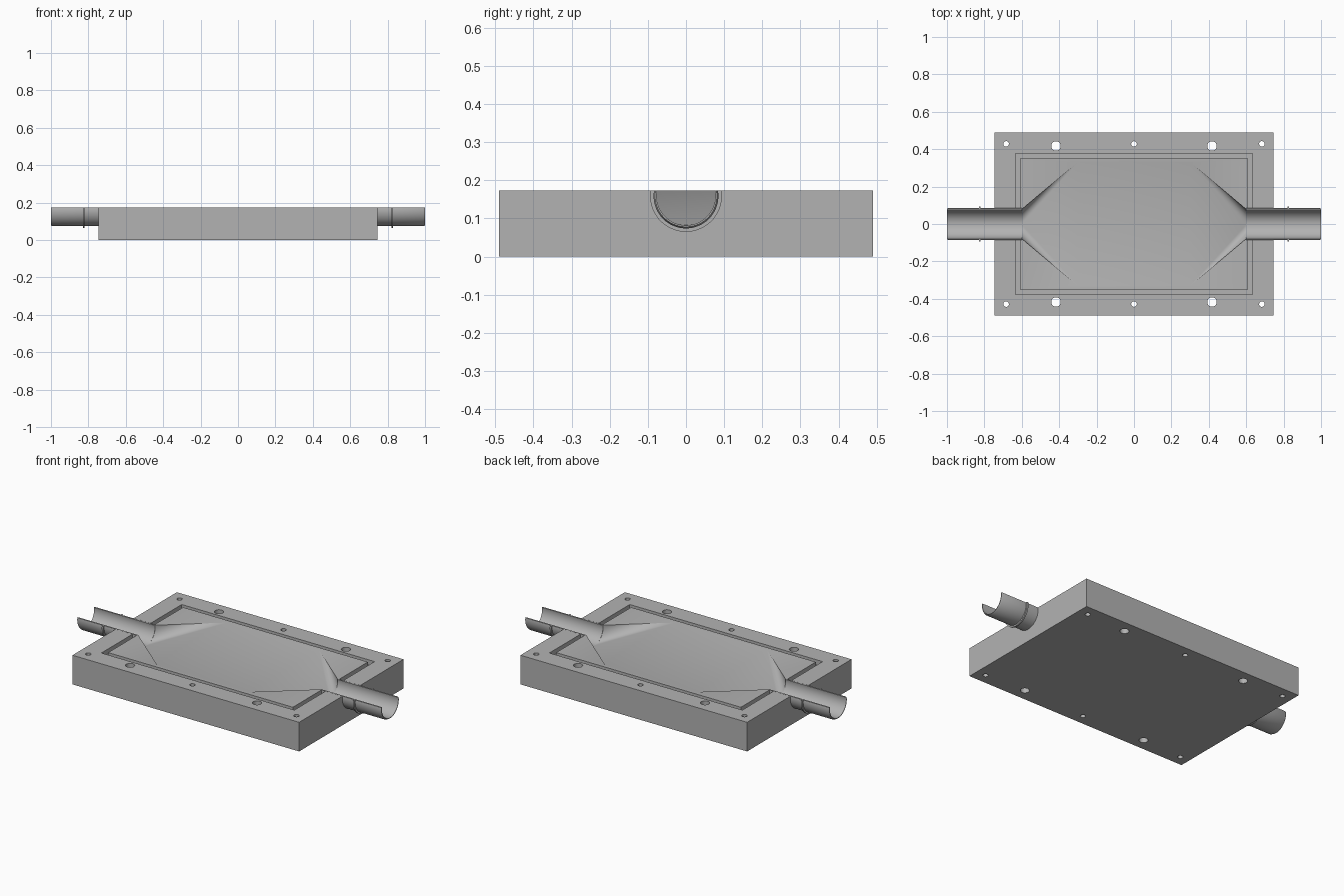
import bpy, bmesh, math

if "Cube" in bpy.data.objects:
    bpy.data.objects.remove(bpy.data.objects["Cube"], do_unlink=True)

TOP = 0.173          # height of the parting face
AXIS = 0.159         # height of the tube axis
R_IN, R_OUT, R_COLLAR = 0.077, 0.085, 0.094
SEG = 40

grey = bpy.data.materials.new("machined grey")
grey.use_nodes = True
colour = (0.45, 0.45, 0.45, 1)
grey.diffuse_color = colour
grey.node_tree.nodes["Principled BSDF"].inputs["Base Color"].default_value = colour


def make(name, bm):
    bmesh.ops.recalc_face_normals(bm, faces=bm.faces)
    mesh = bpy.data.meshes.new(name)
    bm.to_mesh(mesh)
    bm.free()
    mesh.materials.append(grey)
    ob = bpy.data.objects.new(name, mesh)
    bpy.context.collection.objects.link(ob)
    return ob


def activate(ob):
    bpy.ops.object.select_all(action='DESELECT')
    ob.select_set(True)
    bpy.context.view_layer.objects.active = ob


def cut(target, cutter):
    mod = target.modifiers.new("cut", 'BOOLEAN')
    mod.operation, mod.solver, mod.object = 'DIFFERENCE', 'EXACT', cutter
    activate(target)
    bpy.ops.object.modifier_apply(modifier=mod.name)
    bpy.data.objects.remove(cutter, do_unlink=True)


def box(name, hx, hy, z0, z1):
    bm = bmesh.new()
    bmesh.ops.create_cube(bm, size=1)
    for v in bm.verts:
        v.co = (v.co.x * 2 * hx, v.co.y * 2 * hy, z1 if v.co.z > 0 else z0)
    return make(name, bm)


def arc(x, r):
    """Lower part of a circle around the tube axis, ending at the parting face."""
    rise = math.asin((TOP - AXIS) / r)
    angles = [math.pi - rise + (math.pi + 2 * rise) * i / SEG for i in range(SEG + 1)]
    return [(x, r * math.cos(a), AXIS + r * math.sin(a)) for a in angles]


def cylinder(name, x, y, r):
    bm = bmesh.new()
    bmesh.ops.create_cone(bm, cap_ends=True, segments=32, radius1=r, radius2=r, depth=1)
    bmesh.ops.translate(bm, verts=bm.verts, vec=(x, y, 0))
    return make(name, bm)


def hull(name, points):
    bm = bmesh.new()
    for p in points:
        bm.verts.new(p)
    res = bmesh.ops.convex_hull(bm, input=bm.verts)
    junk = [g for g in res["geom_interior"] + res["geom_unused"]
            if isinstance(g, bmesh.types.BMVert) and g.is_valid]
    bmesh.ops.delete(bm, geom=list(set(junk)), context='VERTS')
    return make(name, bm)


def swept_tube(name, profile):
    """Sweep a closed (x, radius) outline round the lower arc."""
    bm = bmesh.new()
    rows = [[bm.verts.new(p) for p in arc(x, r)] for x, r in profile]
    for a, b in zip(rows, rows[1:] + rows[:1]):
        for i in range(SEG):
            bm.faces.new((a[i], a[i + 1], b[i + 1], b[i]))
    for end in (0, SEG):
        bm.faces.new([row[end] for row in rows])
    return make(name, bm)


# Mould block
block = box("mould_block", 0.745, 0.49, 0, TOP)

# Seal groove: a rectangular ring cutter
ring = box("groove_cutter", 0.634, 0.377, TOP - 0.03, TOP + 0.05)
cut(ring, box("groove_core", 0.607, 0.352, 0, 0.5))
cut(block, ring)

# Bolt and dowel holes along both long sides
for sy in (-1, 1):
    for x in (-0.684, 0, 0.684):
        cut(block, cylinder("bolt_hole", x, sy * 0.428, 0.015))
    for x in (-0.417, 0.417):
        cut(block, cylinder("dowel_hole", x, sy * 0.417, 0.025))

for side, sx in (("left", 1), ("right", -1)):
    # Seat for the tube
    lift = TOP + 0.05
    seat = [p for x in (0.6, 0.8) for p in arc(sx * x, R_OUT)]
    seat += [(x, y, lift) for x, y, z in seat if z > TOP - 0.001]
    cut(block, hull("seat_cutter", seat))

    # Funnel fanning out from the tube and rising to the face
    fan = arc(sx * 0.602, R_IN) + [(sx * 0.3, y, TOP) for y in (-0.33, 0.33)]
    fan += [(x, y, lift) for x, y, z in fan if z > TOP - 0.001]
    cut(block, hull("funnel_cutter", fan))

    # Half tube with locating collar
    outline = [(0.6, R_IN), (1.0, R_IN), (1.0, R_OUT - 0.004), (0.992, R_OUT),
               (0.83, R_OUT), (0.83, R_COLLAR), (0.82, R_COLLAR), (0.82, R_OUT),
               (0.6, R_OUT)]
    tube = swept_tube(side + "_half_tube", [(sx * x, r) for x, r in outline])
    activate(tube)
    bpy.ops.object.shade_smooth_by_angle(angle=math.radians(30))

activate(block)
bpy.ops.object.shade_smooth_by_angle(angle=math.radians(20))
